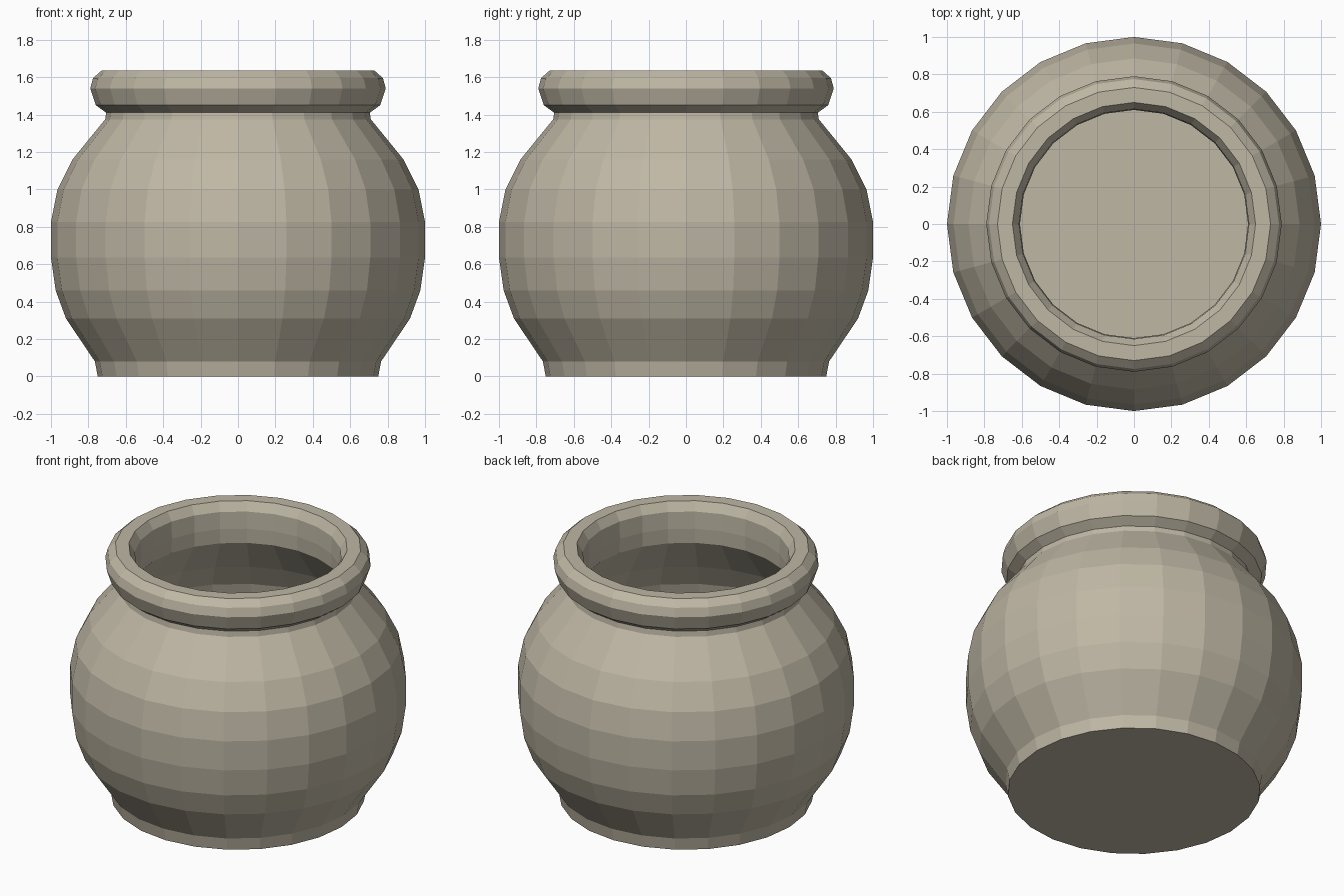
import bpy, bmesh, math

if "Cube" in bpy.data.objects:
    bpy.data.objects.remove(bpy.data.objects["Cube"])

SIDES = 24

# Half profile (radius, height): outside from the base up, over the lip, down inside
outside = [(0.75, 0), (0.765, 0.08), (0.92, 0.31), (0.975, 0.46), (1.0, 0.635),
           (1.0, 0.825), (0.965, 1.0), (0.885, 1.16), (0.71, 1.375), (0.705, 1.41),
           (0.76, 1.45), (0.79, 1.54), (0.775, 1.595), (0.73, 1.635)]
inside = [(0.65, 1.635), (0.615, 1.58), (0.61, 1.47), (0.615, 1.375), (0.785, 1.14),
          (0.865, 0.99), (0.9, 0.82), (0.9, 0.64), (0.875, 0.48), (0.82, 0.34),
          (0.67, 0.1)]

# Pot: one turned shell with a closed base and inner floor
bm = bmesh.new()
rings = []
for r, z in outside + inside:
    rings.append([bm.verts.new((r * math.cos(2 * math.pi * i / SIDES),
                                r * math.sin(2 * math.pi * i / SIDES), z))
                  for i in range(SIDES)])
for a, b in zip(rings, rings[1:]):
    for i in range(SIDES):
        j = (i + 1) % SIDES
        bm.faces.new((a[i], a[j], b[j], b[i]))
bm.faces.new(rings[0][::-1])
bm.faces.new(rings[-1])
bmesh.ops.recalc_face_normals(bm, faces=bm.faces)

mesh = bpy.data.meshes.new("clay_pot")
bm.to_mesh(mesh)
bm.free()

# Clay colour
clay = bpy.data.materials.new("pale clay")
clay.diffuse_color = (0.52, 0.475, 0.375, 1)
clay.use_nodes = True
clay.node_tree.nodes["Principled BSDF"].inputs["Base Color"].default_value = clay.diffuse_color
mesh.materials.append(clay)

pot = bpy.data.objects.new("clay_pot", mesh)
bpy.context.collection.objects.link(pot)
